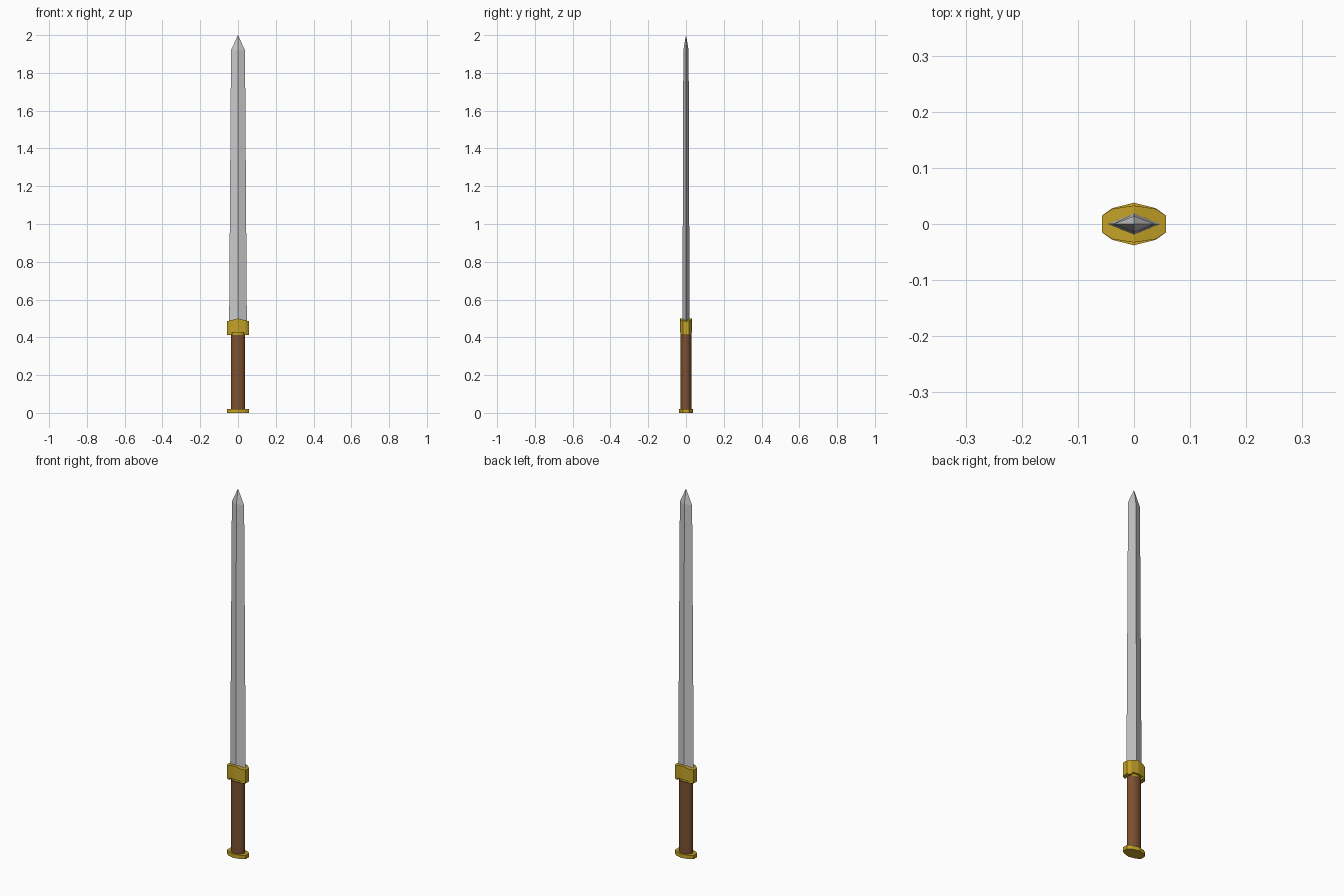
import bpy, math

if "Cube" in bpy.data.objects:
    bpy.data.objects.remove(bpy.data.objects["Cube"])


def material(name, color):
    m = bpy.data.materials.new(name)
    m.diffuse_color = color
    m.use_nodes = True
    m.node_tree.nodes["Principled BSDF"].inputs["Base Color"].default_value = m.diffuse_color
    return m


gold = material("gold", (0.55, 0.36, 0.02, 1))
leather = material("leather", (0.20, 0.08, 0.03, 1))


def loft(name, rings, mat=None):
    """Skin equal-length rings of points and cap both ends."""
    n = len(rings[0])
    verts = [p for r in rings for p in r]
    faces = [(i * n + j, i * n + (j + 1) % n, (i + 1) * n + (j + 1) % n, (i + 1) * n + j)
             for i in range(len(rings) - 1) for j in range(n)]
    faces.append(tuple(reversed(range(n))))
    faces.append(tuple(range(len(verts) - n, len(verts))))
    me = bpy.data.meshes.new(name)
    me.from_pydata(verts, [], faces)
    ob = bpy.data.objects.new(name, me)
    bpy.context.collection.objects.link(ob)
    if mat:
        me.materials.append(mat)
    return ob


def outline(quarter):
    """Mirror a quarter outline (first point off-axis, last on x = 0) both ways."""
    half = quarter + [(-x, y) for x, y in reversed(quarter[:-1])]
    return half + [(-x, -y) for x, y in half]


def at(ring, z):
    return [(x, y, z) for x, y in ring]


def ellipse(rx, ry, n=20):
    return [(rx * math.cos(2 * math.pi * i / n), ry * math.sin(2 * math.pi * i / n)) for i in range(n)]


# Pommel plate
loft("pommel", [at(outline([(0.057, 0.015), (0.039, 0.028), (0, 0.038)]), z) for z in (0, 0.021)], gold)

# Oval grip
grip = loft("grip", [at(ellipse(0.038, 0.028), z) for z in (0.018, 0.412)], leather)

# Collar between grip and guard
loft("collar", [at(ellipse(0.033, 0.024), z) for z in (0.408, 0.43)], gold)

# Guard with a peaked top and notched underside
ring = outline([(0.057, 0.015), (0.039, 0.027), (0, 0.033)])
top = [(x, y, 0.5 - 0.25 * abs(x)) for x, y in ring]
guard = loft("guard", [at(ring, 0.413), top], gold)
# split the top cap along its ridge
me = guard.data
n = len(ring)
faces = [tuple(p.vertices) for p in me.polygons][:-1]
faces += [tuple(n + i for i in range(2, 8)), tuple(n + i % n for i in range(7, 13))]
coords = [tuple(v.co) for v in me.vertices]
me.clear_geometry()
me.from_pydata(coords, [], faces)

bpy.ops.mesh.primitive_cube_add(size=1, location=(0, 0, 0.405))
notch = bpy.context.object
notch.name = "notch_cutter"
notch.scale = (0.066, 0.2, 0.04)
notch.hide_render = True
notch.hide_viewport = True
cut = guard.modifiers.new("notch", 'BOOLEAN')
cut.operation = 'DIFFERENCE'
cut.object = notch

# Diamond-section blade tapering to a point
loft("blade", [[(w, 0, z), (0, d, z), (-w, 0, z), (0, -d, z)]
               for w, d, z in ((0.047, 0.019, 0.47), (0.037, 0.014, 1.92), (0.0002, 0.0002, 2.0))])

# Smooth the grip, keep its end rims sharp
bpy.ops.object.select_all(action='DESELECT')
grip.select_set(True)
bpy.context.view_layer.objects.active = grip
bpy.ops.object.shade_smooth_by_angle(angle=math.radians(35))
